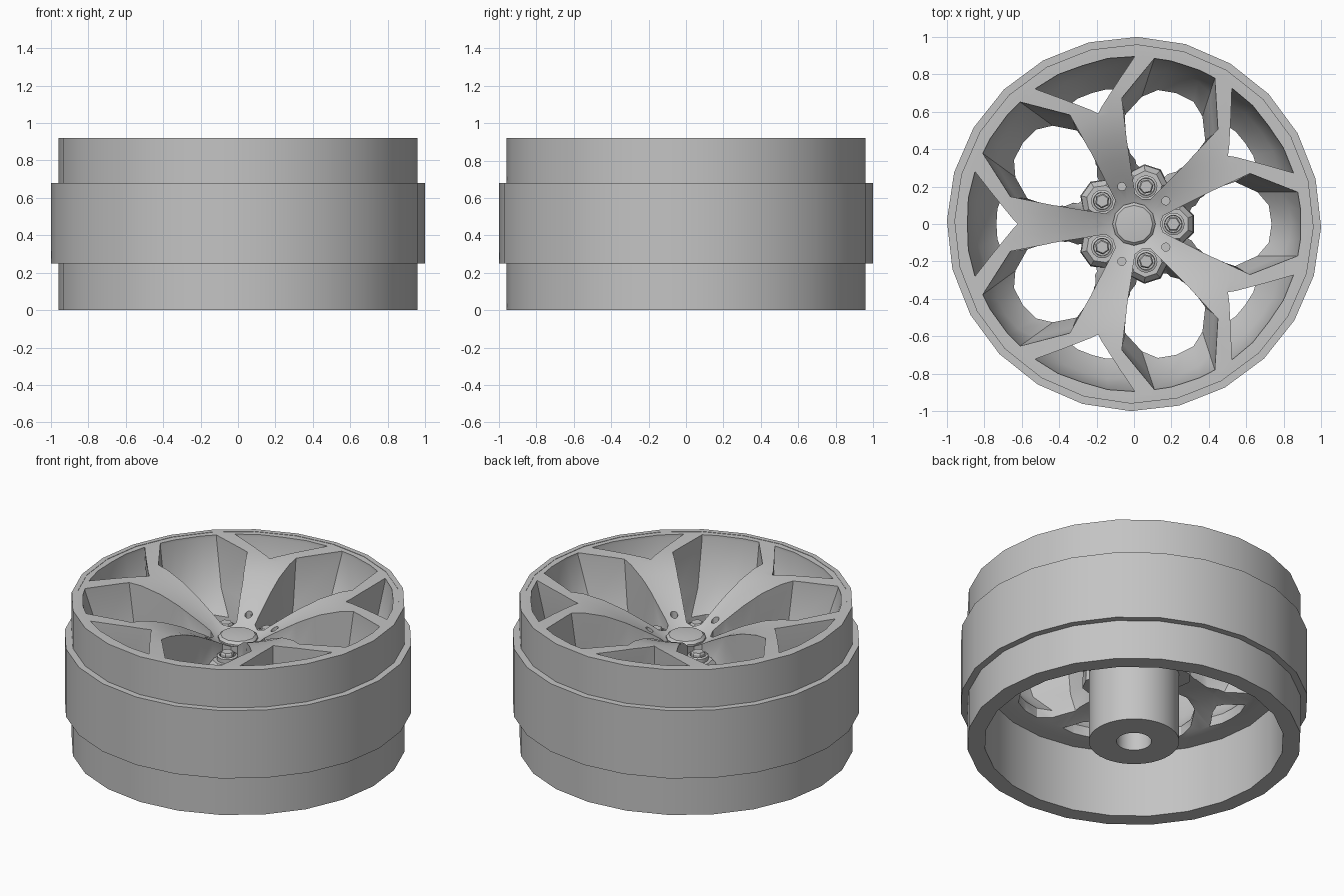
import bpy, bmesh, math
from mathutils import Matrix

cube = bpy.data.objects.get("Cube")
if cube:
    bpy.data.objects.remove(cube)

GREY = (0.55, 0.55, 0.55, 1)
metal = bpy.data.materials.new("grey_metal")
metal.use_nodes = True
metal.diffuse_color = GREY
metal.node_tree.nodes["Principled BSDF"].inputs["Base Color"].default_value = GREY

FIFTH = math.tau / 5


def finish(bm, name):
    bmesh.ops.recalc_face_normals(bm, faces=bm.faces)
    mesh = bpy.data.meshes.new(name)
    bm.to_mesh(mesh)
    bm.free()
    mesh.materials.append(metal)
    obj = bpy.data.objects.new(name, mesh)
    bpy.context.collection.objects.link(obj)
    return obj


def smooth(obj, degrees=30):
    bpy.ops.object.select_all(action="DESELECT")
    obj.select_set(True)
    bpy.context.view_layer.objects.active = obj
    bpy.ops.object.shade_smooth_by_angle(angle=math.radians(degrees))


def skin(bm, loops, closed):
    """Join rings of vertices with quads, closing the stack or capping it."""
    n = len(loops[0])
    pairs = list(zip(loops, loops[1:]))
    if closed:
        pairs.append((loops[-1], loops[0]))
    for a, b in pairs:
        for i in range(n):
            j = (i + 1) % n
            bm.faces.new((a[i], a[j], b[j], b[i]))
    if not closed:
        bm.faces.new(loops[0])
        bm.faces.new(loops[-1])


def lathe(name, profile, sides, closed=True, start=0.0, center=(0, 0)):
    bm = bmesh.new()
    loops = []
    for r, z in profile:
        angles = [start + math.tau * i / sides for i in range(sides)]
        loops.append([bm.verts.new((center[0] + r * math.cos(a),
                                    center[1] + r * math.sin(a), z)) for a in angles])
    skin(bm, loops, closed)
    return finish(bm, name)


def window(name, levels, angle):
    """Loft mirrored half outlines through their heights."""
    bm = bmesh.new()
    loops = []
    for z, half in levels:
        outline = half + [(x, -y) for x, y in half[-2:0:-1]]
        loops.append([bm.verts.new((x, y, z)) for x, y in outline])
    skin(bm, loops, False)
    bm.transform(Matrix.Rotation(angle, 4, "Z"))
    return finish(bm, name)


def cut(target, cutter):
    cutter.hide_render = True
    mod = target.modifiers.new("cut", "BOOLEAN")
    mod.operation = "DIFFERENCE"
    mod.solver = "EXACT"
    mod.object = cutter
    bpy.context.view_layer.objects.active = target
    bpy.ops.object.modifier_apply(modifier=mod.name)
    bpy.data.objects.remove(cutter)


# Outer barrel with its raised middle band
barrel = lathe("barrel", [(0.86, 0), (0.96, 0), (0.96, 0.25), (1, 0.25), (1, 0.68),
                          (0.96, 0.68), (0.96, 0.92), (0.93, 0.92), (0.93, 0.45),
                          (0.86, 0.45)], 24, start=math.radians(-1))
smooth(barrel)

# Dished wheel face, hollowed underneath, later opened into forked spokes
face = lathe("spoke_face", [(0.06, 0.53), (0.3, 0.52), (0.55, 0.49), (0.72, 0.43),
                            (0.78, 0.42), (0.935, 0.42), (0.935, 0.918), (0.88, 0.917),
                            (0.72, 0.91), (0.6, 0.9), (0.48, 0.868), (0.36, 0.815),
                            (0.27, 0.765), (0.2, 0.725), (0.13, 0.68), (0.06, 0.66)], 60)

# Large windows between spokes and small ones inside each fork
big_top = [(0.89, 0), (0.89, 0.08), (0.875, 0.17), (0.62, 0.27), (0.41, 0.172),
           (0.317, 0.125), (0.23, 0.08), (0.155, 0.042), (0.14, 0)]
big_mid = [(0.84, 0), (0.83, 0.09), (0.79, 0.17), (0.59, 0.255), (0.42, 0.185),
           (0.32, 0.13), (0.23, 0.085), (0.155, 0.045), (0.14, 0)]
big_low = [(0.735, 0), (0.72, 0.1), (0.66, 0.17), (0.54, 0.225), (0.43, 0.21),
           (0.36, 0.14), (0.33, 0.09), (0.31, 0.04), (0.3, 0)]
fork_top = [(0.89, 0), (0.885, 0.14), (0.85, 0.28), (0.76, 0.165), (0.65, 0.03), (0.62, 0)]
fork_mid = [(0.84, 0), (0.83, 0.12), (0.79, 0.22), (0.72, 0.14), (0.64, 0.05), (0.62, 0)]
fork_low = [(0.735, 0), (0.73, 0.08), (0.7, 0.16), (0.68, 0.12), (0.64, 0.06), (0.62, 0)]

for i in range(5):
    for name, top, mid, low, turn in (
            ("window_cutter", big_top, big_mid, big_low, 0),
            ("fork_cutter", fork_top, fork_mid, fork_low, 0.5)):
        levels = [(0.95, top), (0.9, top), (0.62, mid), (0.49, low), (0.38, low)]
        cut(face, window(name, levels, (i + turn) * FIFTH))
    a = (i + 0.5) * FIFTH
    cut(face, lathe("pin_cutter", [(0.022, 0.66), (0.022, 0.8)], 12, False,
                    center=(0.21 * math.cos(a), 0.21 * math.sin(a))))
smooth(face)

# Hub tube with open bore, and the centre cap
smooth(lathe("hub", [(0.1, 0), (0.26, 0), (0.26, 0.61), (0.25, 0.625), (0.1, 0.625)], 40))
smooth(lathe("centre_cap", [(0.115, 0.58), (0.115, 0.685), (0.1, 0.7), (0.05, 0.705)],
             12, False), 40)

# Lug seats and nuts
for i in range(5):
    a = i * FIFTH
    spot = (0.21 * math.cos(a), 0.21 * math.sin(a))
    smooth(lathe("lug_seat", [(0.12, 0.43), (0.115, 0.6), (0.085, 0.635)], 8, False,
                 a + math.pi / 8, spot))
    smooth(lathe("lug_collar", [(0.06, 0.6), (0.06, 0.66), (0.047, 0.665), (0.045, 0.64)],
                 16, False, a, spot))
    smooth(lathe("lug_nut", [(0.04, 0.6), (0.04, 0.675), (0.033, 0.685)], 6, False, a, spot))
